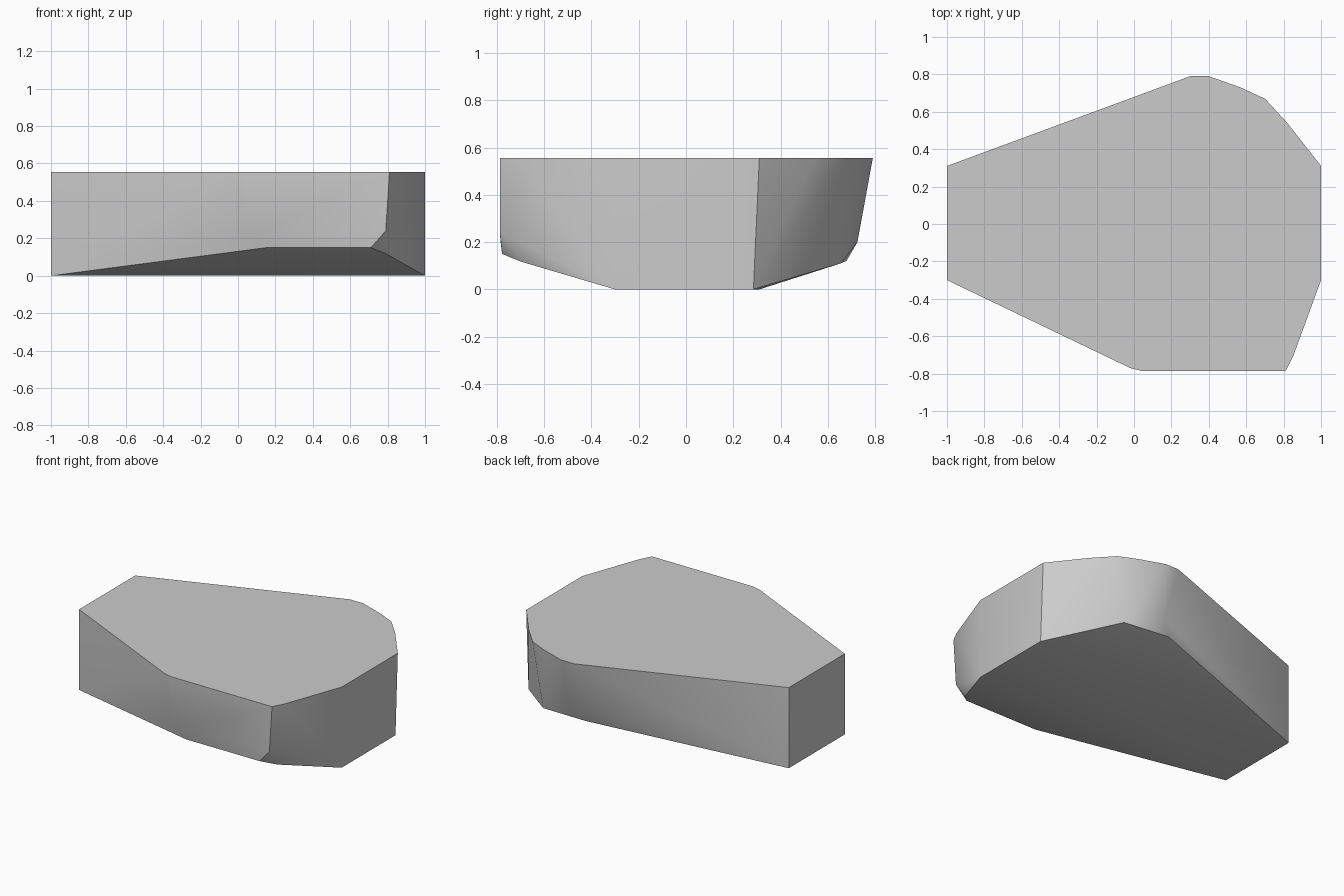
import bpy, bmesh, math

if "Cube" in bpy.data.objects:
    bpy.data.objects.remove(bpy.data.objects["Cube"], do_unlink=True)

TOP = 0.555

# Flat top outline
top_outline = [(-1, -0.3), (-0.02, -0.77), (0.04, -0.785), (0.81, -0.787),
               (0.85, -0.71), (1, -0.3), (1, 0.31), (0.82, 0.54), (0.7, 0.67),
               (0.57, 0.73), (0.4, 0.79), (0.3, 0.79), (-1, 0.31)]

# Flat keel, the same at both ends
keel = [(-1, -0.3, 0), (-1, 0.31, 0), (1, -0.3, 0), (1, 0.285, 0)]

# Chamfered lower corners on the front and back walls
front_chamfer = [(0.07, -0.785, 0.21), (0.15, -0.778, 0.15), (0.79, -0.787, 0.24),
                 (0.71, -0.778, 0.15), (0.79, -0.7, 0.118)]
back_chamfer = [(0.63, 0.655, 0.11), (0.29, 0.68, 0.122), (0.36, 0.725, 0.2)]

# Wrap one faceted shell around the corner points
bm = bmesh.new()
points = [(x, y, TOP) for x, y in top_outline] + keel + front_chamfer + back_chamfer
for p in points:
    bm.verts.new(p)
hull = bmesh.ops.convex_hull(bm, input=bm.verts[:])
loose = [v for v in bm.verts if not v.link_faces]
bmesh.ops.delete(bm, geom=loose, context='VERTS')
bmesh.ops.dissolve_limit(bm, angle_limit=math.radians(0.5),
                         verts=bm.verts[:], edges=bm.edges[:])
bmesh.ops.recalc_face_normals(bm, faces=bm.faces[:])

mesh = bpy.data.meshes.new("rock_slab")
bm.to_mesh(mesh)
bm.free()
slab = bpy.data.objects.new("rock_slab", mesh)
bpy.context.collection.objects.link(slab)

# Plain grey stone
stone = bpy.data.materials.new("light grey stone")
stone.use_nodes = True
colour = (0.6, 0.6, 0.6, 1)
stone.diffuse_color = colour
for node in stone.node_tree.nodes:
    if node.type == 'BSDF_PRINCIPLED':
        node.inputs["Base Color"].default_value = colour
mesh.materials.append(stone)

# Soft bends, with sharp edges kept at the hard corners
bpy.ops.object.select_all(action='DESELECT')
slab.select_set(True)
bpy.context.view_layer.objects.active = slab
bpy.ops.object.shade_smooth_by_angle(angle=math.radians(30))
